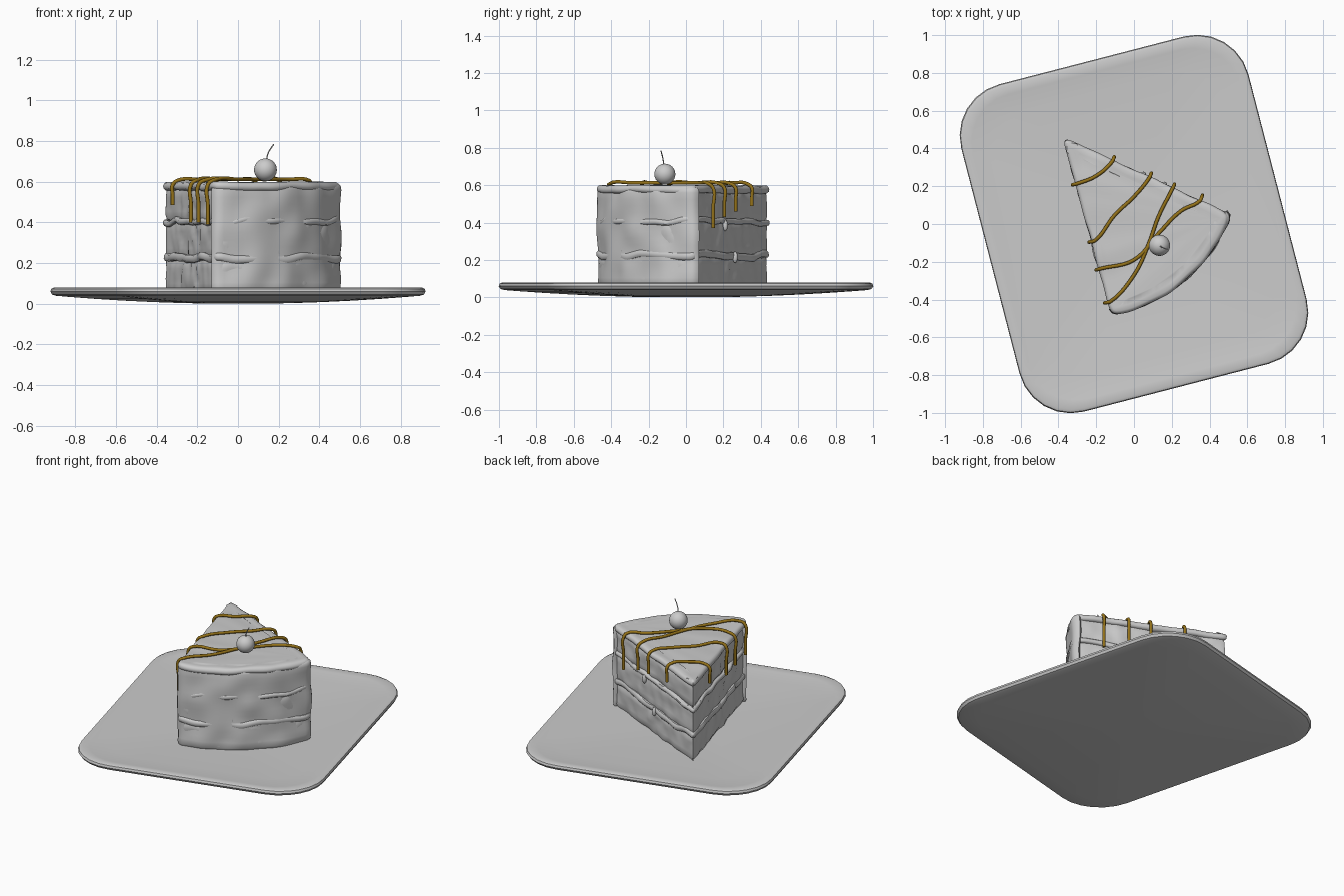
import bpy, bmesh, math
from mathutils import Vector, noise

if "Cube" in bpy.data.objects:
    bpy.data.objects.remove(bpy.data.objects["Cube"])


def loft(name, rings, angle=40):
    """Skin closed rings of points and cap both ends."""
    bm = bmesh.new()
    vs = [[bm.verts.new(p) for p in r] for r in rings]
    n = len(vs[0])
    for a, b in zip(vs, vs[1:]):
        for i in range(n):
            j = (i + 1) % n
            bm.faces.new((a[i], a[j], b[j], b[i]))
    bm.faces.new(vs[0][::-1])
    bm.faces.new(vs[-1])
    bmesh.ops.recalc_face_normals(bm, faces=bm.faces)
    bmesh.ops.triangulate(bm, faces=[f for f in bm.faces if len(f.verts) > 4])
    me = bpy.data.meshes.new(name)
    bm.to_mesh(me)
    bm.free()
    ob = bpy.data.objects.new(name, me)
    bpy.context.collection.objects.link(ob)
    smooth(ob, angle)
    return ob


def smooth(ob, angle=40):
    bpy.ops.object.select_all(action='DESELECT')
    ob.select_set(True)
    bpy.context.view_layer.objects.active = ob
    bpy.ops.object.shade_smooth_by_angle(angle=math.radians(angle))


# Plate: turned rounded rectangle, shallow dish
TURN = math.radians(14.5)
HU, HV, RAD = 0.785, 0.895, 0.28
plate_outline = []
for k, (sx, sy) in enumerate([(1, 1), (-1, 1), (-1, -1), (1, -1)]):
    for i in range(7):
        a = math.radians(90 * k + 15 * i)
        u = sx * (HU - RAD) + RAD * math.cos(a)
        v = sy * (HV - RAD) + RAD * math.sin(a)
        plate_outline.append((u * math.cos(TURN) - v * math.sin(TURN),
                              u * math.sin(TURN) + v * math.cos(TURN)))
prof = [(s, 0.042 * s * s) for s in (0.15, 0.3, 0.45, 0.6, 0.75, 0.88, 0.97)]
prof += [(0.99, 0.045), (1.0, 0.06), (0.995, 0.074), (0.98, 0.08)]
prof += [(s, 0.05 + 0.027 * s * s) for s in (0.93, 0.8, 0.6, 0.4, 0.15)]
loft("plate", [[(x * s, y * s, z) for x, y in plate_outline] for s, z in prof])

# Wedge outline: tip, two cut sides, bulging outer arc
TIP, A, B = Vector((-0.372, 0.453)), Vector((-0.113, -0.482)), Vector((0.512, 0.046))
mid, chord = (A + B) / 2, B - A
out = Vector((chord.y, -chord.x)).normalized()
arc = [A + chord * t / 40 + out * 0.105 * (1 - (t / 20 - 1) ** 2) for t in range(40)]
side = 50
base = [TIP.lerp(A, i / side) for i in range(side)] + arc + [B.lerp(TIP, i / side) for i in range(side)]


def relax(pts, times):
    for _ in range(times):
        pts = [(pts[i - 1] + 2 * pts[i] + pts[(i + 1) % len(pts)]) / 4 for i in range(len(pts))]
    return pts


def offset(pts, d):
    res = []
    for i, p in enumerate(pts):
        t = (pts[(i + 1) % len(pts)] - pts[i - 1]).normalized()
        res.append(p + Vector((t.y, -t.x)) * d)
    return res


wedge = relax(base, 4)


def layer(name, profile, outline=wedge, bump=0.004, wave=0.0, freq=9, seed=0):
    """Cake layer from (offset, z) profile, with uneven sides and wavy height."""
    rings = []
    for d, z in profile:
        ring = []
        for p in offset(outline, d):
            q = Vector((p.x * freq, p.y * freq, z * freq + seed))
            w = noise.noise(Vector((p.x * 7, p.y * 7, seed + 3.3))) * wave
            k = noise.noise(q) * bump
            dirn = (p - Vector((0.02, 0.0))).normalized() * k
            ring.append((p.x + dirn.x, p.y + dirn.y, z + w))
        rings.append(ring)
    return loft(name, rings, 50)


def sponge(name, z0, z1, seed):
    zs = [z0 + (z1 - z0) * i / 7 for i in range(8)]
    layer(name, [(-0.018, z0)] + [(-0.008, z) for z in zs[1:-1]] + [(-0.018, z1)],
          bump=0.012, seed=seed, freq=14)


def filling(name, z, h, seed):
    layer(name, [(-0.03, z - h), (-0.004, z - h), (0.003, z - h * 0.5), (0.003, z + h * 0.5),
                 (-0.004, z + h), (-0.03, z + h)], bump=0.014, wave=0.022, seed=seed)


# Three sponges and two fillings
sponge("sponge_bottom", 0.052, 0.22, 1)
sponge("sponge_middle", 0.22, 0.41, 5)
sponge("sponge_top", 0.41, 0.57, 9)
filling("filling_lower", 0.225, 0.019, 2)
filling("filling_upper", 0.408, 0.015, 7)

# Top frosting with a rolled edge
layer("frosting_top", [(-0.03, 0.557), (-0.006, 0.557), (0.004, 0.566), (0.006, 0.58),
                       (0.0, 0.592), (-0.012, 0.599), (-0.035, 0.597), (-0.06, 0.597)],
      bump=0.008, wave=0.008, seed=4)

# Frosting on the outer wall
full = arc + [B.copy()]
inner = [p - out * 0.05 for p in full]
wall = full + [inner[-1].lerp(inner[-1], 0)] + inner[-2::-1]
wall = relax(wall, 1)
zs = [0.07 + 0.49 * i / 14 for i in range(15)]
layer("frosting_wall", [(-0.012, 0.052)] + [(0.0, z) for z in zs]
      + [(-0.003, 0.577), (-0.012, 0.588), (-0.02, 0.59)],
      outline=wall, bump=0.016, freq=7, seed=11)

# Drips of filling on the back cut face
for i, (x, y, z) in enumerate([(0.16, 0.21, 0.385), (0.05, 0.263, 0.215)]):
    bpy.ops.mesh.primitive_uv_sphere_add(segments=16, ring_count=10, radius=1, location=(x, y, z))
    d = bpy.context.object
    d.name = f"filling_drip_{i + 1}"
    d.scale = (0.014, 0.014, 0.03)
    smooth(d)


def tube(name, pts, radius, mat=None):
    cu = bpy.data.curves.new(name, 'CURVE')
    cu.dimensions = '3D'
    cu.bevel_depth, cu.bevel_resolution, cu.resolution_u = radius, 3, 6
    cu.use_fill_caps = True
    sp = cu.splines.new('BEZIER')
    sp.bezier_points.add(len(pts) - 1)
    for b, p in zip(sp.bezier_points, pts):
        b.co = p
        b.handle_left_type = b.handle_right_type = 'AUTO'
    ob = bpy.data.objects.new(name, cu)
    bpy.context.collection.objects.link(ob)
    if mat:
        cu.materials.append(mat)
    return ob


# Drizzle strands running over the top and down both cut faces
syrup = bpy.data.materials.new("syrup")
syrup.diffuse_color = (0.30, 0.17, 0.01, 1)
syrup.use_nodes = True
syrup.node_tree.nodes["Principled BSDF"].inputs["Base Color"].default_value = syrup.diffuse_color
NL, NR = Vector((-0.965, -0.262)), Vector((0.42, 0.907))
strands = [
    ([(-0.305, 0.213), (-0.2, 0.255), (-0.113, 0.337)], 0.485, 0.49),
    ([(-0.215, -0.09), (-0.1, 0.05), (0.0, 0.145), (0.083, 0.25)], 0.40, 0.46),
    ([(-0.178, -0.237), (0.0, -0.19), (0.13, -0.05), (0.25, 0.07), (0.352, 0.13)], 0.40, 0.37),
    ([(-0.132, -0.412), (0.0, -0.27), (0.08, -0.1), (0.13, 0.04), (0.205, 0.19)], 0.39, 0.43),
]
for i, (path, zl, zr) in enumerate(strands):
    def drop(p, nrm, z, d=0.017):
        q = Vector(p) + nrm * d
        return (q.x, q.y, z)
    pts = [drop(path[0], NL, zl), drop(path[0], NL, (zl + 0.585) / 2), drop(path[0], NL, 0.585)]
    pts += [drop(path[0], NL, 0.606, -0.008)] + [(x, y, 0.612) for x, y in path[1:-1]]
    pts += [drop(path[-1], NR, 0.606, -0.008)]
    pts += [drop(path[-1], NR, 0.585), drop(path[-1], NR, (zr + 0.585) / 2), drop(path[-1], NR, zr)]
    tube(f"drizzle_{i + 1}", pts, 0.0095, syrup)

# Cherry and stem
bpy.ops.mesh.primitive_uv_sphere_add(segments=32, ring_count=20, radius=0.056, location=(0.135, -0.113, 0.659))
cherry = bpy.context.object
cherry.name = "cherry"
smooth(cherry)
tube("cherry_stem", [(0.138, -0.117, 0.70), (0.15, -0.124, 0.745), (0.176, -0.134, 0.785)], 0.003)
